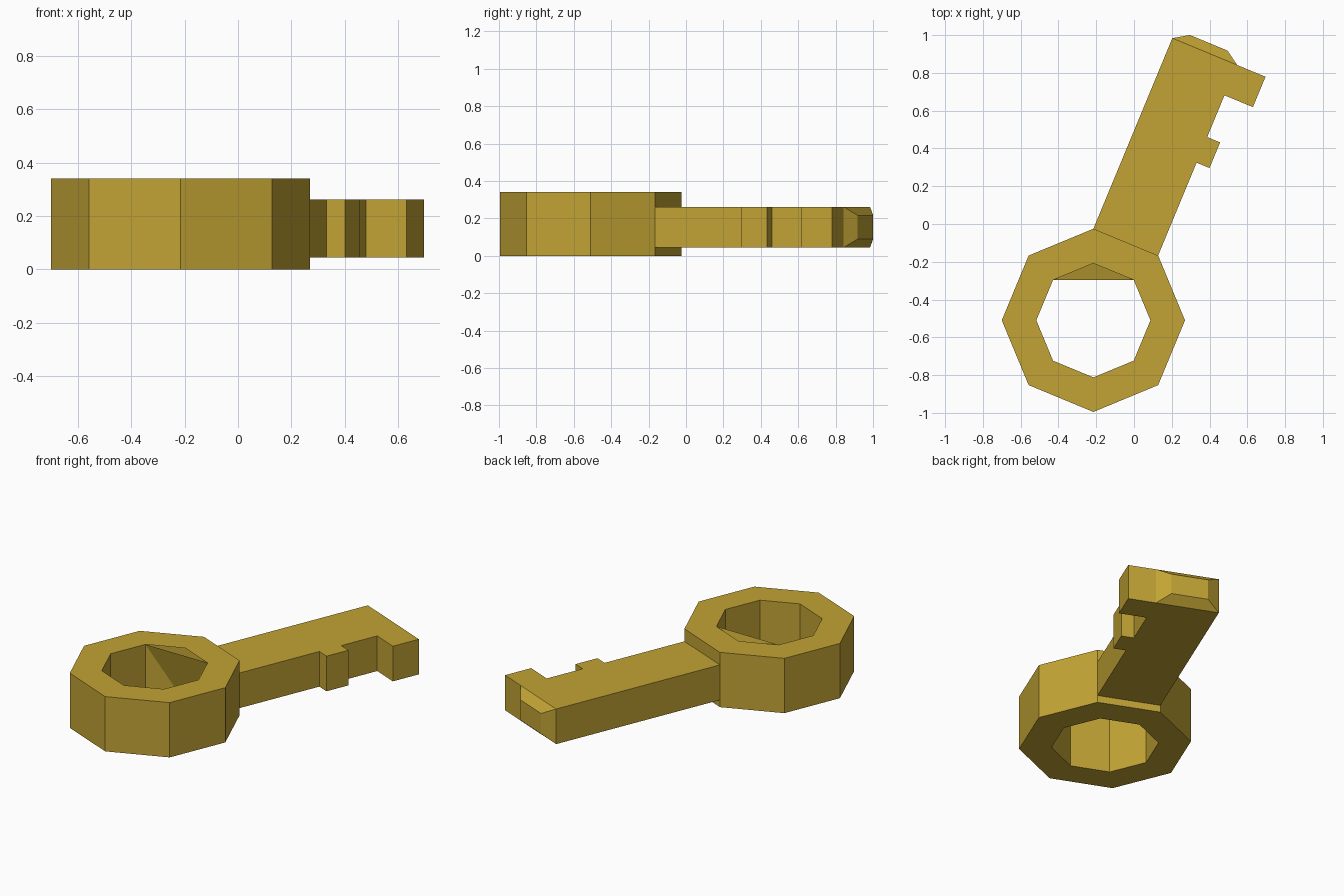
import bpy, bmesh, math
from mathutils import Vector

if "Cube" in bpy.data.objects:
    bpy.data.objects.remove(bpy.data.objects["Cube"])

gold = bpy.data.materials.new("old_gold")
gold.diffuse_color = (0.54, 0.37, 0.035, 1)
gold.use_nodes = True
gold.node_tree.nodes["Principled BSDF"].inputs["Base Color"].default_value = gold.diffuse_color


def finish(name, bm, fix_normals):
    if fix_normals:
        bmesh.ops.recalc_face_normals(bm, faces=bm.faces[:])
    mesh = bpy.data.meshes.new(name)
    bm.to_mesh(mesh)
    bm.free()
    mesh.materials.append(gold)
    bpy.context.collection.objects.link(bpy.data.objects.new(name, mesh))


# Octagonal ring handle
N, H = 8, 0.34
CENTRE = Vector((-0.215, -0.51, 0))
R_OUT, R_IN = 0.485, 0.302
bm = bmesh.new()


def loop(radius, z):
    return [bm.verts.new(CENTRE + Vector((radius * math.cos(i * math.tau / N),
                                          radius * math.sin(i * math.tau / N), z)))
            for i in range(N)]


ob, ot = loop(R_OUT, 0), loop(R_OUT, H)
ib, it = loop(R_IN, 0), loop(R_IN, H)
for i in range(N):
    j = (i + 1) % N
    bm.faces.new((ob[i], ob[j], ot[j], ot[i]))      # outer wall
    bm.faces.new((ot[i], ot[j], it[j], it[i]))      # top
    bm.faces.new((ob[j], ob[i], ib[i], ib[j]))      # bottom
    if i not in (1, 2):
        bm.faces.new((ib[j], ib[i], it[i], it[j]))  # hole wall
# Slanted hole wall on the shaft side
bm.faces.new((ib[2], ib[1], it[1]))
bm.faces.new((ib[2], it[1], it[3]))
bm.faces.new((ib[3], ib[2], it[3]))
finish("ring_handle", bm, False)

# Shaft frame: s runs along the shaft, t across it toward the teeth
ORIGIN = Vector((-0.215, -0.025, 0))
ALONG = Vector((math.cos(math.radians(67.5)), math.sin(math.radians(67.5)), 0))
ACROSS = Vector((ALONG.y, -ALONG.x, 0))
Z0, Z1 = 0.044, 0.262
TIP, WIDTH = 1.092, 0.371


def at(s, t, z):
    return ORIGIN + ALONG * s + ACROSS * t + Vector((0, 0, z))


# Shaft with two teeth
profile = [(0, 0), (0, WIDTH), (0.532, WIDTH), (0.532, 0.445), (0.679, 0.445),
           (0.679, WIDTH), (0.918, WIDTH), (0.918, 0.534), (TIP, 0.534),
           (TIP, WIDTH), (TIP, 0)]
bm = bmesh.new()
low = [bm.verts.new(at(s, t, Z0)) for s, t in profile]
high = [bm.verts.new(at(s, t, Z1)) for s, t in profile]
bm.faces.new(low)
bm.faces.new(high)
tip_face = None
for i in range(len(profile)):
    j = (i + 1) % len(profile)
    f = bm.faces.new((low[i], low[j], high[j], high[i]))
    if i == 9:
        tip_face = f

# Tapered tip grown from the shaft end
base = list(tip_face.verts)
bm.faces.remove(tip_face)
end = [bm.verts.new(at(1.143, t, z)) for t, z in
       ((0.295, 0.09), (0.079, 0.09), (0.079, 0.216), (0.295, 0.216))]
for i in range(4):
    j = (i + 1) % 4
    bm.faces.new((base[i], base[j], end[j], end[i]))
bm.faces.new(end)
finish("toothed_shaft", bm, True)
